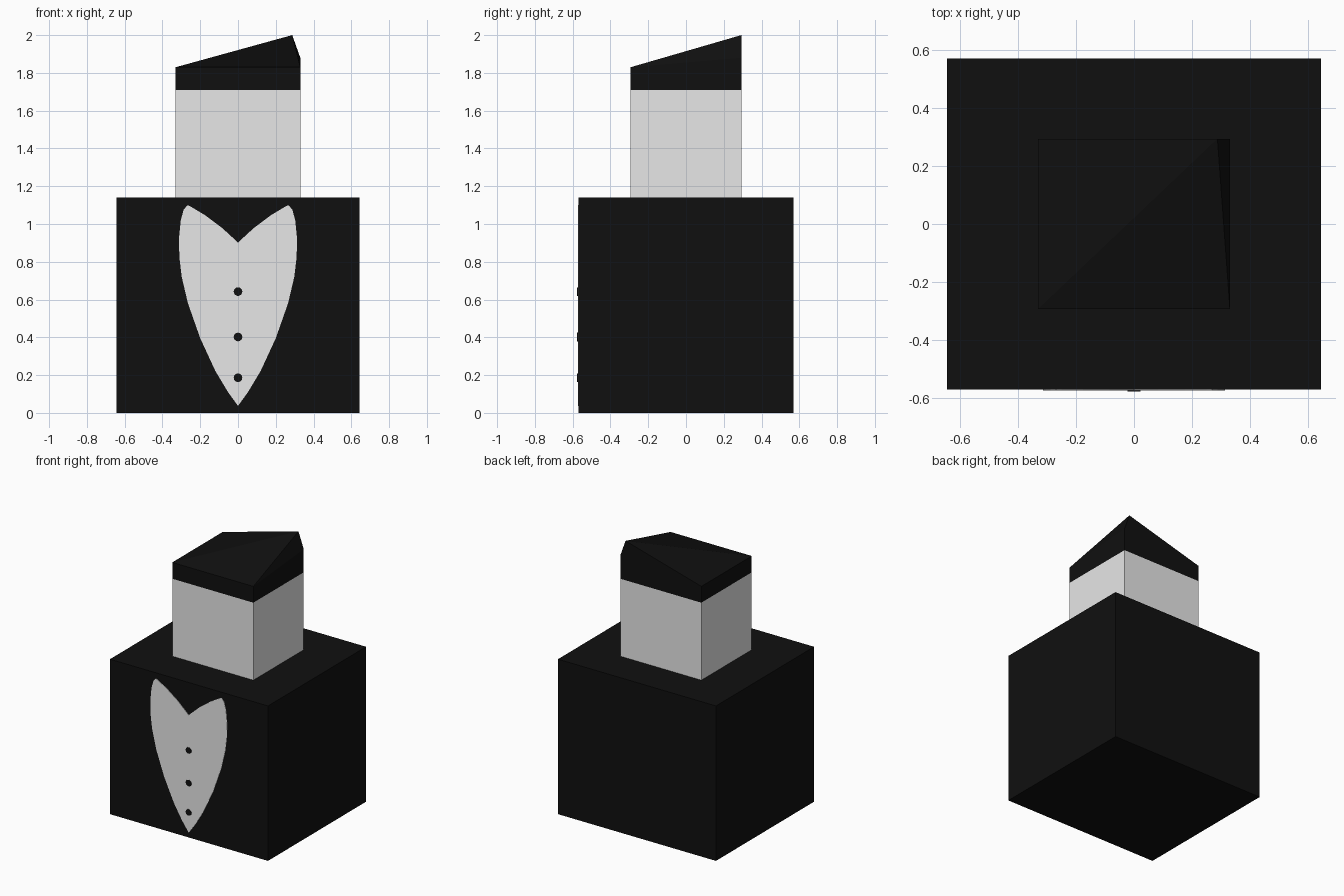
import bpy, math

if "Cube" in bpy.data.objects:
    bpy.data.objects.remove(bpy.data.objects["Cube"])


def material(name, v):
    m = bpy.data.materials.new(name)
    m.diffuse_color = (v, v, v, 1)
    m.use_nodes = True
    m.node_tree.nodes["Principled BSDF"].inputs["Base Color"].default_value = m.diffuse_color
    return m


black = material("black", 0.005)
light = material("light grey", 0.8)


def mesh(name, verts, faces, mat):
    me = bpy.data.meshes.new(name)
    me.from_pydata(verts, [], faces)
    me.materials.append(mat)
    ob = bpy.data.objects.new(name, me)
    bpy.context.collection.objects.link(ob)
    return ob


def box(name, hx, hy, z0, z1, mat):
    bpy.ops.mesh.primitive_cube_add(size=1, location=(0, 0, (z0 + z1) / 2))
    ob = bpy.context.object
    ob.name = name
    ob.scale = (hx * 2, hy * 2, z1 - z0)
    ob.data.materials.append(mat)


def plate(name, outline, y, depth, mat):
    # flat outline in x/z (anticlockwise from the front), given thickness
    n = len(outline)
    verts = [(x, y - depth, z) for x, z in outline] + [(x, y, z) for x, z in outline]
    faces = [range(n), range(2 * n - 1, n - 1, -1)]
    faces += [(i, i + n, (i + 1) % n + n, (i + 1) % n) for i in range(n)]
    return mesh(name, verts, [tuple(f) for f in faces], mat)


HX, HY, BY = 0.33, 0.293, 0.57

# Body and head
box("body", 0.643, BY, 0, 1.14, black)
box("head", HX, HY, 1.14, 1.71, light)

# Lopsided hair cap with its back right corner pulled up to a peak
base = [(-HX, -HY), (HX, -HY), (HX, HY), (-HX, HY)]
verts = [(x, y, 1.71) for x, y in base]
verts += [(x, y, z) for (x, y), z in zip(base, (1.83, 1.83, 1.88, 1.83))]
verts.append((0.287, HY, 2.0))
mesh("hair", verts, [(3, 2, 1, 0), (0, 1, 5, 4), (1, 2, 6, 5), (2, 3, 7, 8, 6),
                     (3, 0, 4, 7), (4, 5, 8), (4, 8, 7), (5, 6, 8)], black)

# Shirt front: right half of the outline, mirrored
half = [(0, .037), (.053, .11), (.12, .222), (.2, .395), (.265, .58), (.298, .72),
        (.31, .82), (.313, .92), (.303, 1.02), (.288, 1.075), (.268, 1.1),
        (.25, 1.092), (.175, 1.047), (.085, .98), (0, .902)]
plate("shirt_front", half + [(-x, z) for x, z in half[-2:0:-1]], -BY, 0.003, light)

# Buttons
for i, z in enumerate((0.642, 0.402, 0.186)):
    ring = [(0.023 * math.cos(a * math.pi / 8), z + 0.023 * math.sin(a * math.pi / 8))
            for a in range(16)]
    plate(f"button_{i + 1}", ring, -BY - 0.003, 0.003, black)
